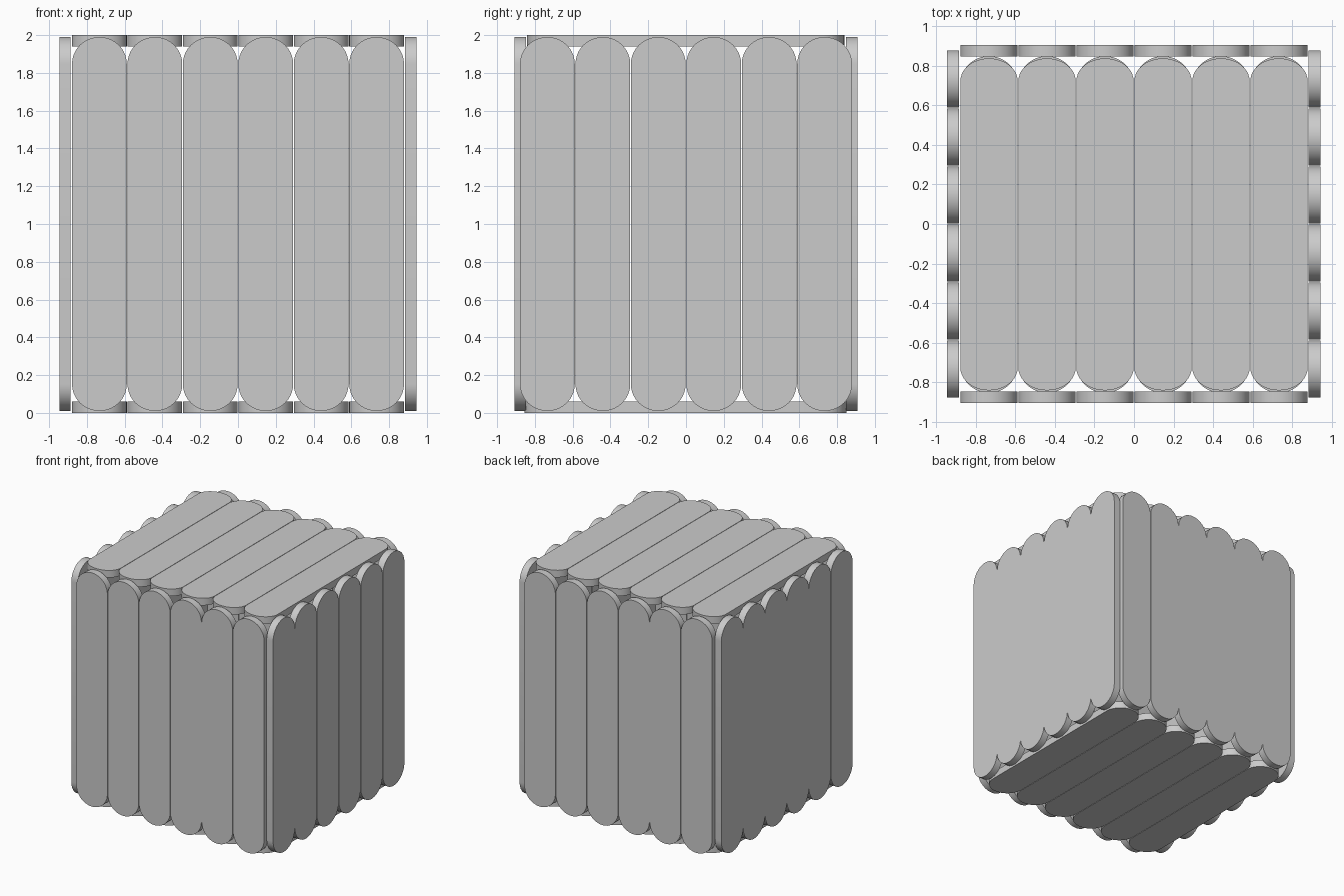
import bpy, math
from mathutils import Vector

if "Cube" in bpy.data.objects:
    bpy.data.objects.remove(bpy.data.objects["Cube"])

PITCH, WIDTH, THICK, COUNT = 0.2935, 0.290, 0.06, 6


def plank_row(name, across, along, normal, a0, a1, d0, cap, shift=0.0):
    """Row of round-ended planks; along spans a0..a1, thickness starts at d0."""
    across, along, normal = Vector(across), Vector(along), Vector(normal)
    hw, n = WIDTH / 2, 20
    # Plank outline: two elliptical caps joined by straight sides
    outline = []
    for centre, sign, start in ((a1 - cap, 1, 0), (a0 + cap, -1, 0)):
        for i in range(n + 1):
            t = math.pi * i / n
            outline.append((sign * hw * math.cos(t), centre + sign * cap * math.sin(t)))
    k = len(outline)
    flip = across.cross(along).dot(normal) < 0
    for p in range(COUNT):
        c = (p - (COUNT - 1) / 2) * PITCH + shift
        verts = [across * (u + c) + along * v + normal * d
                 for d in (d0, d0 + THICK) for u, v in outline]
        faces = [list(range(k))[::-1], list(range(k, 2 * k))]
        faces += [[i, (i + 1) % k, (i + 1) % k + k, i + k] for i in range(k)]
        if flip:
            faces = [f[::-1] for f in faces]
        mesh = bpy.data.meshes.new(f"{name}_{p + 1}")
        mesh.from_pydata(verts, [], faces)
        obj = bpy.data.objects.new(mesh.name, mesh)
        bpy.context.collection.objects.link(obj)
        bpy.ops.object.select_all(action='DESELECT')
        obj.select_set(True)
        bpy.context.view_layer.objects.active = obj
        bpy.ops.object.shade_smooth_by_angle(angle=math.radians(40))


X, Y, Z = (1, 0, 0), (0, 1, 0), (0, 0, 1)

# Front and back walls
plank_row("front_plank", X, Z, Y, 0.01, 1.99, -0.907, 0.143)
plank_row("back_plank", X, Z, Y, 0.01, 1.99, 0.847, 0.143)

# Left and right walls
plank_row("left_plank", Y, Z, X, 0.01, 1.99, -0.946, 0.143)
plank_row("right_plank", Y, Z, X, 0.01, 1.99, 0.884, 0.143)

# Top and bottom panels
plank_row("top_plank", X, Y, Z, -0.842, 0.838, 1.94, 0.115)
plank_row("bottom_plank", X, Y, Z, -0.855, 0.85, 0.0, 0.143)
